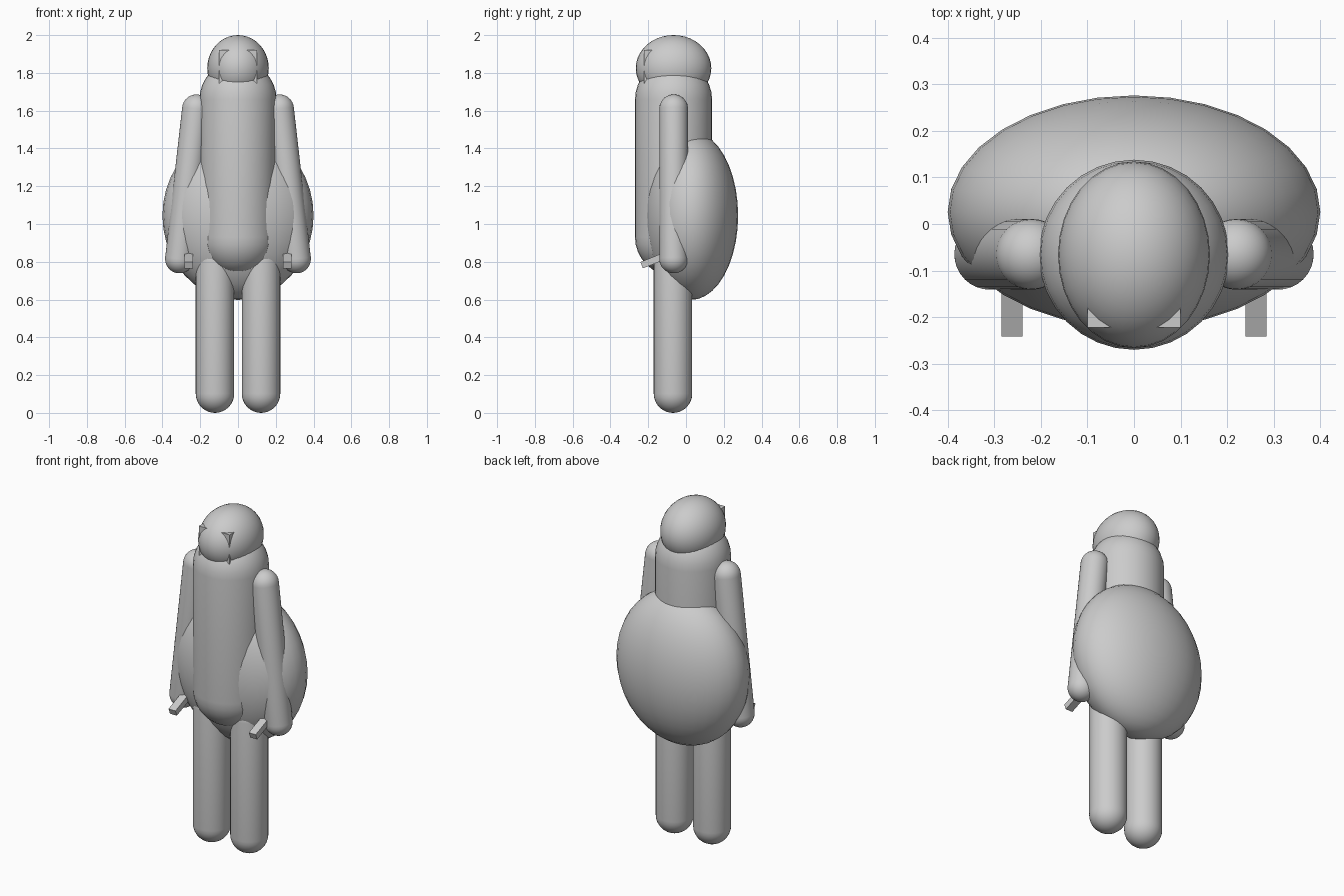
import bpy
import bmesh
from math import sin, cos, pi, radians
from mathutils import Vector, Matrix

cube = bpy.data.objects.get("Cube")
if cube:
    bpy.data.objects.remove(cube, do_unlink=True)

grey = bpy.data.materials.new("plain grey")
grey.use_nodes = True
COLOUR = (0.6, 0.6, 0.6, 1)
grey.diffuse_color = COLOUR
grey.node_tree.nodes["Principled BSDF"].inputs["Base Color"].default_value = COLOUR


def finish(name, bm, smooth):
    bmesh.ops.recalc_face_normals(bm, faces=bm.faces)
    for face in bm.faces:
        face.smooth = smooth
    mesh = bpy.data.meshes.new(name)
    bm.to_mesh(mesh)
    bm.free()
    mesh.materials.append(grey)
    obj = bpy.data.objects.new(name, mesh)
    bpy.context.collection.objects.link(obj)
    return obj


def capsule(name, start, end, radius, steps=8, segments=32):
    """Round-ended tube between two centres, spun from a half profile."""
    start, end = Vector(start), Vector(end)
    axis = end - start
    bm = bmesh.new()
    profile = []
    for base, first in ((0, -pi / 2), (axis.length, 0)):
        for i in range(steps + 1):
            a = first + pi / 2 * i / steps
            profile.append(bm.verts.new((radius * cos(a), 0, base + radius * sin(a))))
    edges = [bm.edges.new(pair) for pair in zip(profile, profile[1:])]
    bmesh.ops.spin(bm, geom=profile + edges, cent=(0, 0, 0), axis=(0, 0, 1),
                   angle=2 * pi, steps=segments)
    bmesh.ops.remove_doubles(bm, verts=bm.verts, dist=0.0005)
    turn = axis.to_track_quat('Z', 'Y').to_matrix().to_4x4()
    bm.transform(Matrix.Translation(start) @ turn)
    return finish(name, bm, True)


def ellipsoid(name, centre, radii):
    bm = bmesh.new()
    bmesh.ops.create_uvsphere(bm, u_segments=32, v_segments=20, radius=1)
    bm.transform(Matrix.Translation(centre) @ Matrix.Diagonal((*radii, 1)))
    return finish(name, bm, True)


def box(name, centre, size, tilt=0):
    bm = bmesh.new()
    bmesh.ops.create_cube(bm, size=1)
    bm.transform(Matrix.Translation(centre) @ Matrix.Rotation(radians(tilt), 4, 'X')
                 @ Matrix.Diagonal((*size, 1)))
    return finish(name, bm, False)


# Body, head and the large rounded back shell
capsule("body", (0, -0.066, 0.93), (0, -0.066, 1.66), 0.204)
ellipsoid("head", (0, -0.066, 1.825), (0.163, 0.2, 0.175))
ellipsoid("back_shell", (0, 0.026, 1.045), (0.4, 0.25, 0.447))

# Face block whose corners break through the front of the head
box("face_block", (0, -0.16, 1.825), (0.2, 0.124, 0.19))

# Limbs and the small tilted hand blocks
for side, s in (("left", 1), ("right", -1)):
    capsule(side + "_leg", (s * 0.122, -0.069, 0.102), (s * 0.122, -0.069, 0.8), 0.102)
    capsule(side + "_arm", (s * 0.22, -0.065, 1.61), (s * 0.31, -0.065, 0.815), 0.076)
    box(side + "_hand_block", (s * 0.262, -0.165, 0.81), (0.045, 0.15, 0.036), 22)
